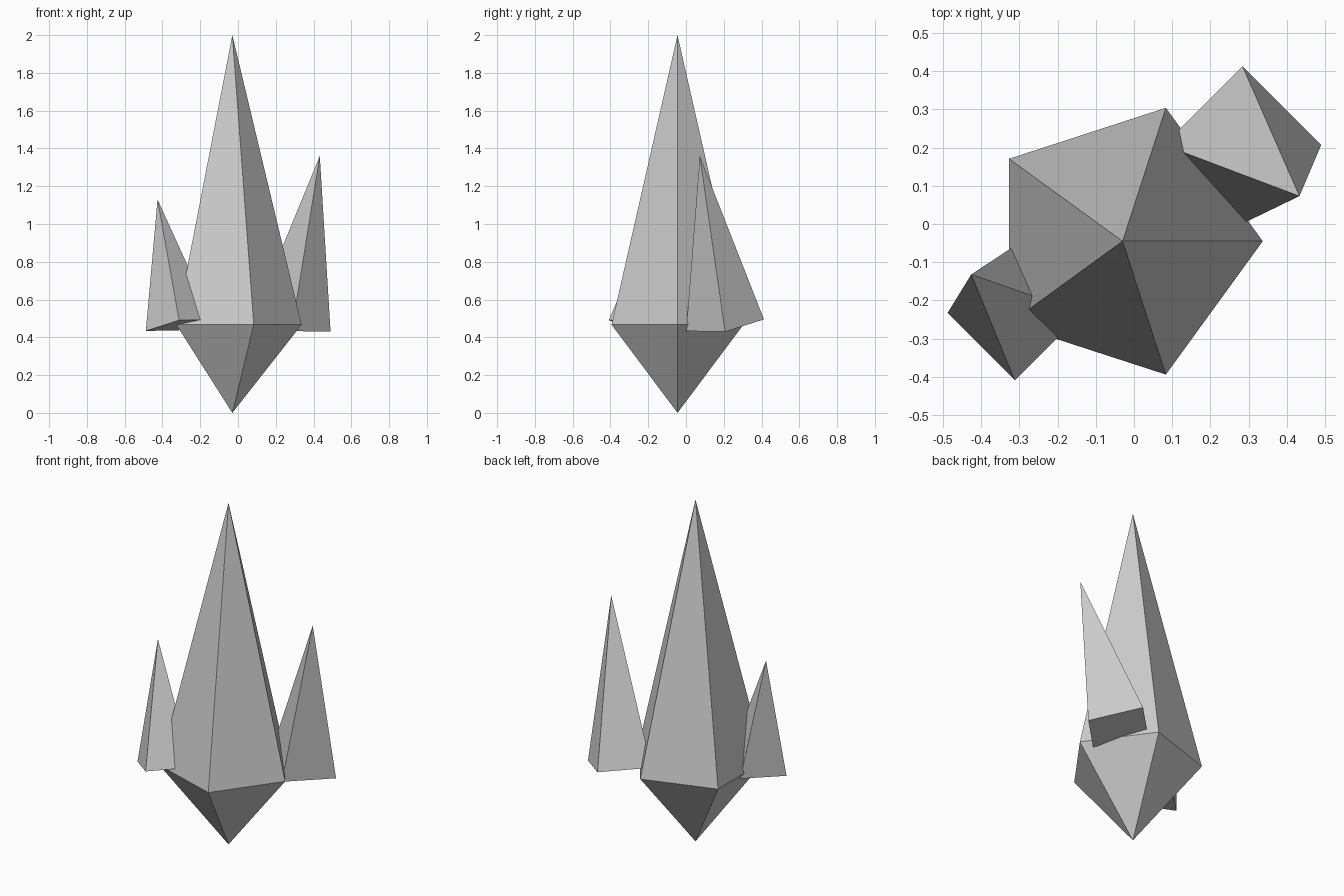
import bpy
import bmesh
import math
from mathutils import Vector

if "Cube" in bpy.data.objects:
    bpy.data.objects.remove(bpy.data.objects["Cube"])

# One grey stone colour
grey = bpy.data.materials.new("crystal_grey")
grey.diffuse_color = (0.60, 0.60, 0.60, 1.0)
grey.use_nodes = True
grey.node_tree.nodes["Principled BSDF"].inputs["Base Color"].default_value = grey.diffuse_color


def crystal(name, centre, radius, sides, tip, bottom=None):
    """Pointed crystal; its base ring is square to the line from centre to tip."""
    centre, tip = Vector(centre), Vector(tip)
    axis = tip - centre
    bm = bmesh.new()
    ring = []
    for i in range(sides):
        a = 2 * math.pi * i / sides
        dx, dy = radius * math.cos(a), radius * math.sin(a)
        dz = -(axis.x * dx + axis.y * dy) / axis.z
        ring.append(bm.verts.new(centre + Vector((dx, dy, dz))))
    top = bm.verts.new(tip)
    low = bm.verts.new(bottom) if bottom else None
    for a, b in zip(ring, ring[1:] + ring[:1]):
        bm.faces.new((a, b, top))
        if low:
            bm.faces.new((b, a, low))
    if not low:
        bm.faces.new(ring[::-1])
    bmesh.ops.recalc_face_normals(bm, faces=bm.faces)
    mesh = bpy.data.meshes.new(name)
    bm.to_mesh(mesh)
    bm.free()
    mesh.materials.append(grey)
    obj = bpy.data.objects.new(name, mesh)
    bpy.context.collection.objects.link(obj)
    return obj


# Tall central crystal, pointed at both ends
crystal("main_crystal", (-0.03, -0.045, 0.467), 0.367, 5,
        (-0.03, -0.045, 2.0), (-0.03, -0.045, 0.0))

# Two leaning side crystals with flat closed bases
crystal("back_right_crystal", (0.284, 0.207, 0.464), 0.206, 4, (0.433, 0.073, 1.36))
crystal("front_left_crystal", (-0.312, -0.233, 0.464), 0.176, 4, (-0.426, -0.132, 1.13))
